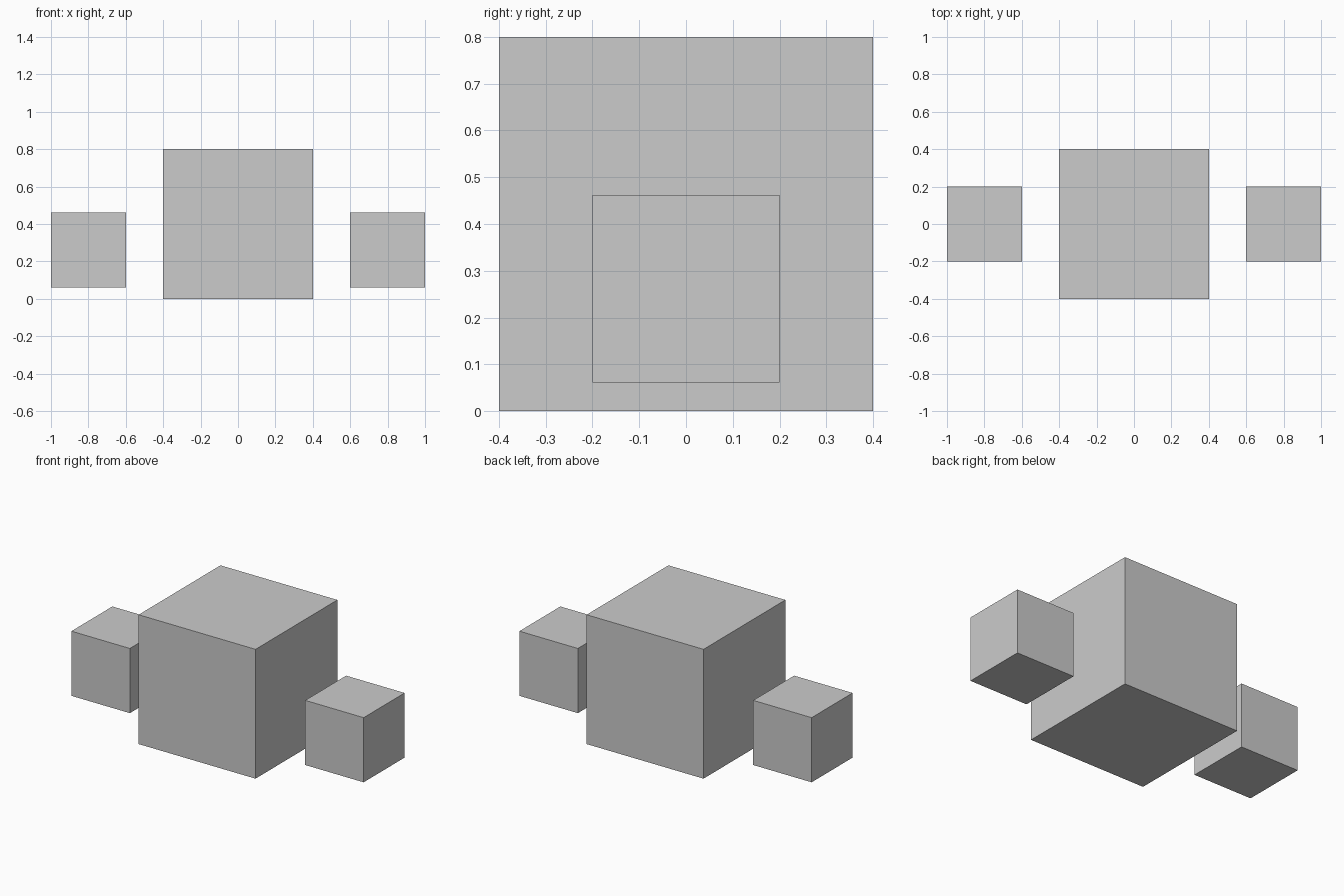
import bpy

if "Cube" in bpy.data.objects:
    bpy.data.objects.remove(bpy.data.objects["Cube"])


def add_cube(name, size, location):
    bpy.ops.mesh.primitive_cube_add(size=size, location=location)
    obj = bpy.context.object
    obj.name = name
    return obj


# Large central block standing on the ground
add_cube("center_block", 0.8, (0, 0, 0.4))

# Matching small blocks floating on either side
for side, label in ((-1, "left"), (1, "right")):
    add_cube(f"{label}_block", 0.4, (side * 0.8, 0, 0.2615))
